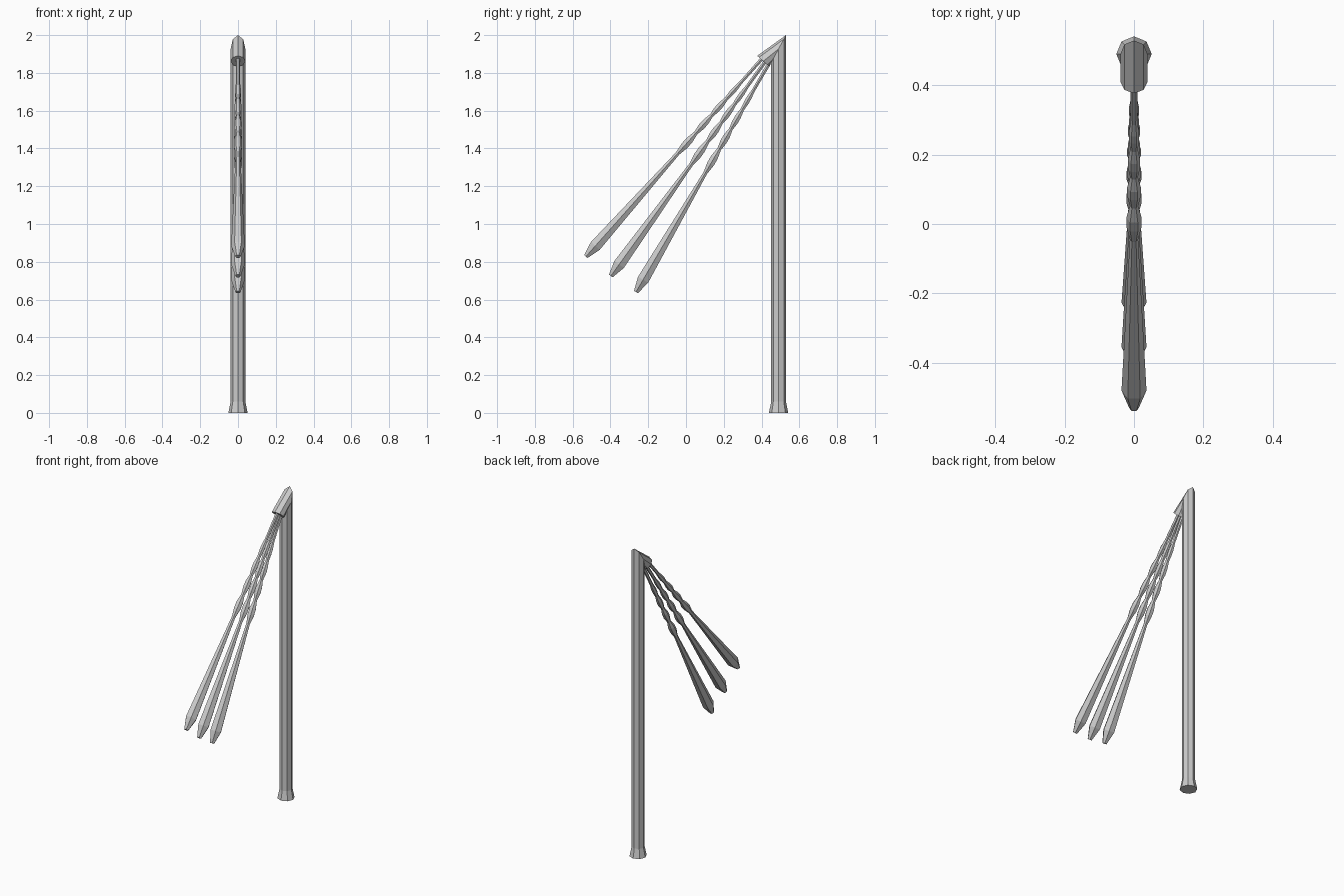
import bpy, bmesh, math
from mathutils import Vector

if "Cube" in bpy.data.objects:
    bpy.data.objects.remove(bpy.data.objects["Cube"])


def ring(center, across, r, sides):
    """Polygon ring: local width along x, local depth along 'across'."""
    return [Vector(center) + Vector((1, 0, 0)) * r * math.cos(2 * math.pi * i / sides)
            + Vector(across) * r * math.sin(2 * math.pi * i / sides) for i in range(sides)]


def loft(name, rings):
    """Skin a list of rings into a capped, flat-shaded tube."""
    bm = bmesh.new()
    loops = [[bm.verts.new(p) for p in r] for r in rings]
    n = len(loops[0])
    for a, b in zip(loops, loops[1:]):
        for i in range(n):
            j = (i + 1) % n
            bm.faces.new((a[i], a[j], b[j], b[i]))
    bm.faces.new(loops[0])
    bm.faces.new(loops[-1])
    bmesh.ops.recalc_face_normals(bm, faces=bm.faces)
    mesh = bpy.data.meshes.new(name)
    bm.to_mesh(mesh)
    bm.free()
    obj = bpy.data.objects.new(name, mesh)
    bpy.context.collection.objects.link(obj)
    return obj


# Pole with flared foot, mitred at the top into a short drooping head
Y, R, N = 0.49, 0.039, 8
loft("pole_and_head", [
    ring((0, Y, 0), (0, 1, 0), 0.051, N),
    ring((0, Y, 0.06), (0, 1, 0), R, N),
    ring((0, Y, 1.927), (0, 1, 1.87), R, N),
    ring((0, 0.409, 1.862), (0, -0.82, 0.73), R, N),
])

# Strand profile: distance up from the tip, radius (blade, then knots, then cord)
profile = [(0, 0.014), (0.075, 0.036), (0.73, 0.012), (0.785, 0.022), (0.825, 0.022),
           (0.875, 0.012), (0.92, 0.02), (0.955, 0.02), (1.0, 0.011),
           (1.04, 0.018), (1.075, 0.018), (1.12, 0.011), (1.16, 0.015), (1.19, 0.015),
           (1.235, 0.01)]

# Three hanging strands fanning out from the head
for k, (top, tip) in enumerate([((0.42, 1.895), (-0.53, 0.828)),
                                ((0.425, 1.868), (-0.398, 0.725)),
                                ((0.44, 1.85), (-0.265, 0.64))]):
    start, end = Vector((0, *tip)), Vector((0, *top))
    length = (end - start).length
    d = (end - start) / length
    across = Vector((0, -d.z, d.y))
    rings = [ring(start + d * s, across, r, 6) for s, r in profile + [(length, 0.011)]]
    loft(f"strand_{k + 1}", rings)
